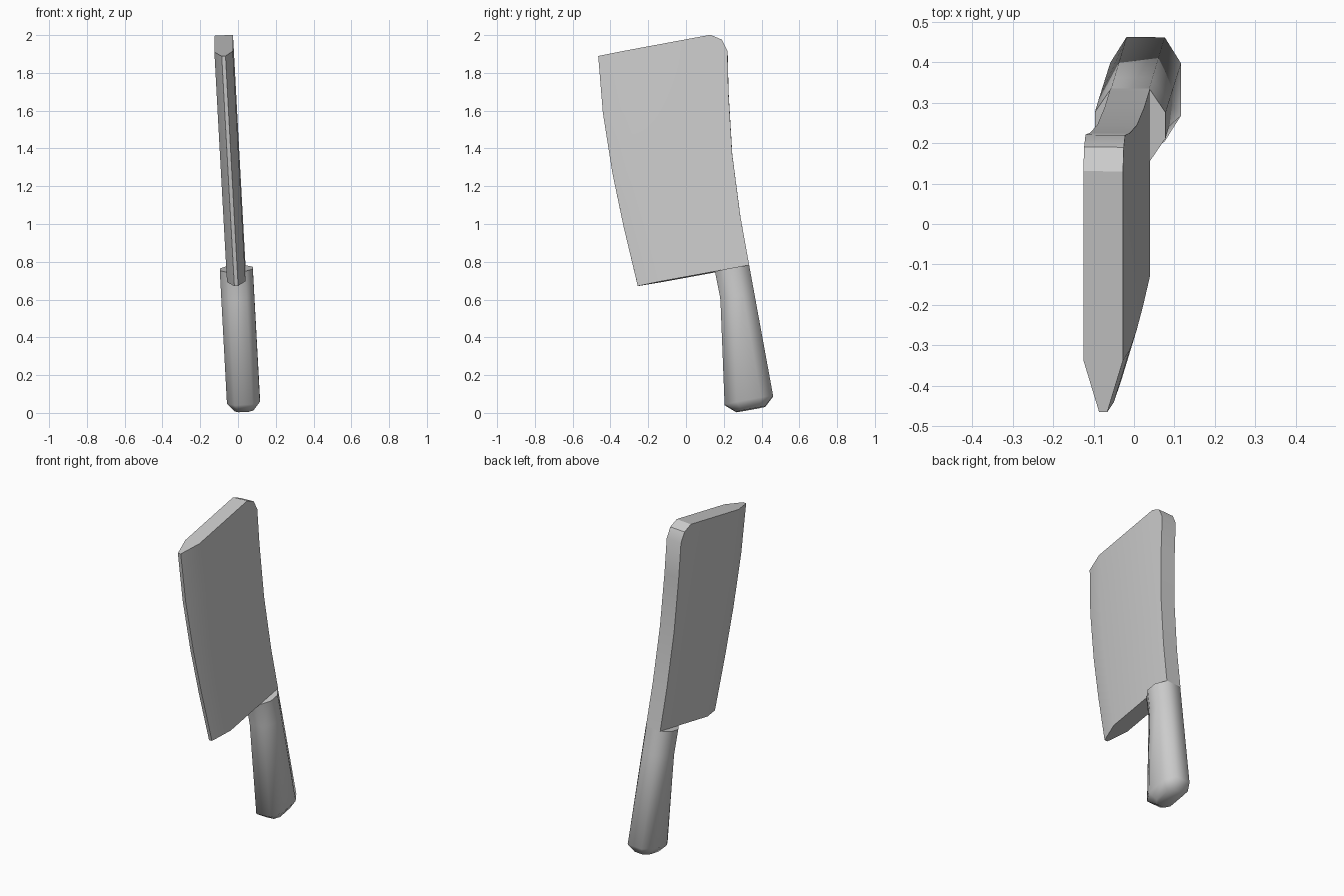
import bpy, bmesh, math
from mathutils import Matrix

if "Cube" in bpy.data.objects:
    bpy.data.objects.remove(bpy.data.objects["Cube"])

# Whole cleaver leans: built upright in local space, then tilted
TILT = Matrix.Rotation(math.radians(10.4), 4, 'X') @ Matrix.Rotation(math.radians(-3.1), 4, 'Y')
U0 = 0.029  # local centre plane


def finish(name, bm, angle):
    bmesh.ops.recalc_face_normals(bm, faces=bm.faces)
    bm.transform(TILT)
    me = bpy.data.meshes.new(name)
    bm.to_mesh(me)
    bm.free()
    ob = bpy.data.objects.new(name, me)
    bpy.context.collection.objects.link(ob)
    bpy.ops.object.select_all(action='DESELECT')
    ob.select_set(True)
    bpy.context.view_layer.objects.active = ob
    bpy.ops.object.shade_smooth_by_angle(angle=math.radians(angle))


# Blade: side profile with a ground bevel towards the cutting edge
edge = [(-0.130, 0.706), (-0.147, 1.03), (-0.154, 1.32), (-0.146, 1.643), (-0.116, 1.943)]
bevel = [(v + 0.13, w) for v, w in edge]
spine = [(0.489, 1.944), (0.543, 1.908), (0.562, 1.844), (0.528, 1.631),
         (0.488, 1.303), (0.471, 0.971), (0.470, 0.706)]
bm = bmesh.new()
sides = []
for s in (-1, 1):
    add = lambda pts, h: [bm.verts.new((U0 + s * h, v, w)) for v, w in pts]
    e, b, k = add(edge, 0.010), add(bevel, 0.049), add(spine, 0.049)
    bm.faces.new(b + k)
    for i in range(len(e) - 1):
        bm.faces.new((e[i], e[i + 1], b[i + 1], b[i]))
    sides.append((e, b, k))
rims = [e + [b[-1]] + k + [b[0]] for e, b, k in sides]
n, ne = len(rims[0]), len(edge)
# bottom and top ends are single faces, the rest of the rim is quads
for i in range(n):
    j = (i + 1) % n
    bm.faces.new((rims[0][i], rims[0][j], rims[1][j], rims[1][i]))
finish("blade", bm, 30)

# Handle: eight-sided rings of (height, front, back, half width, chamfer)
rings = [(-0.045, 0.262, 0.418, 0.050, 0.03), (0.003, 0.209, 0.470, 0.0875, 0.065),
         (0.557, 0.288, 0.470, 0.0875, 0.06), (0.706, 0.286, 0.470, 0.0875, 0.06)]
bm = bmesh.new()
loops = []
for w, f, b, h, c in rings:
    i = h * 0.54
    pts = [(-i, f), (i, f), (h, f + c), (h, b - c), (i, b), (-i, b), (-h, b - c), (-h, f + c)]
    loops.append([bm.verts.new((U0 + u, v, w)) for u, v in pts])
for lo, hi in zip(loops, loops[1:]):
    for i in range(8):
        j = (i + 1) % 8
        bm.faces.new((lo[i], lo[j], hi[j], hi[i]))
bm.faces.new(loops[0])
bm.faces.new(loops[-1])
finish("handle", bm, 60)
